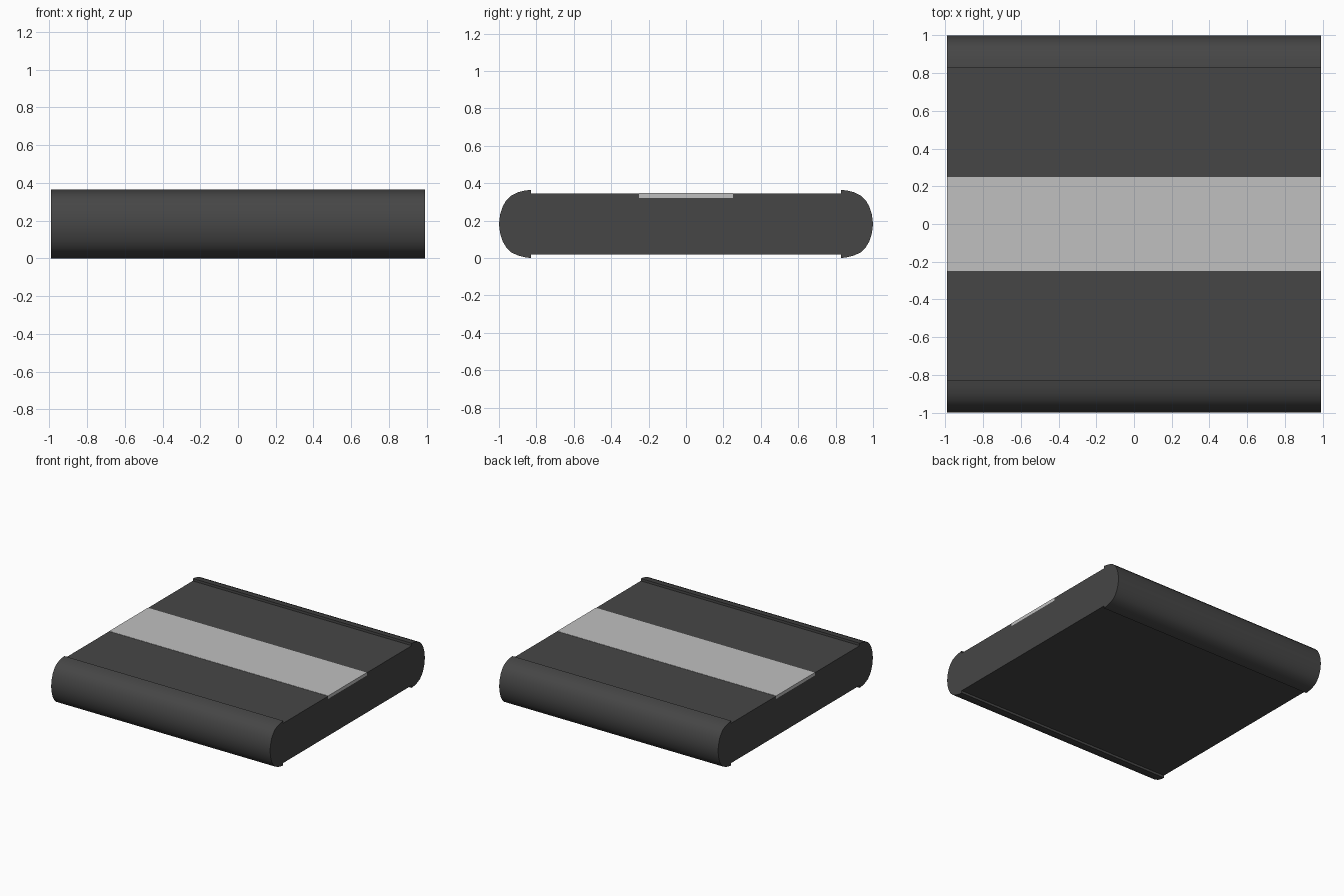
import bpy
import bmesh

if "Cube" in bpy.data.objects:
    bpy.data.objects.remove(bpy.data.objects["Cube"])

HALF = 0.99  # half length along x


def material(name, value):
    m = bpy.data.materials.new(name)
    m.diffuse_color = (value, value, value, 1)
    m.use_nodes = True
    m.node_tree.nodes["Principled BSDF"].inputs["Base Color"].default_value = m.diffuse_color
    return m


dark = material("dark grey", 0.061)
light = material("light grey", 0.53)


def extrude_profile(name, profile, mat):
    """Extrude a closed (y, z) outline along x."""
    bm = bmesh.new()
    face = bm.faces.new([bm.verts.new((-HALF, y, z)) for y, z in profile])
    ext = bmesh.ops.extrude_face_region(bm, geom=[face])
    verts = [v for v in ext["geom"] if isinstance(v, bmesh.types.BMVert)]
    bmesh.ops.translate(bm, verts=verts, vec=(2 * HALF, 0, 0))
    bmesh.ops.recalc_face_normals(bm, faces=bm.faces)
    me = bpy.data.meshes.new(name)
    bm.to_mesh(me)
    bm.free()
    me.materials.append(mat)
    ob = bpy.data.objects.new(name, me)
    bpy.context.collection.objects.link(ob)
    bpy.ops.object.select_all(action='DESELECT')
    ob.select_set(True)
    bpy.context.view_layer.objects.active = ob
    bpy.ops.object.shade_smooth_by_angle(angle=0.6)
    return ob


def rect(y0, y1, z0, z1):
    return [(y0, z0), (y1, z0), (y1, z1), (y0, z1)]


# Main slab with a channel along the middle
extrude_profile("slab", [(-0.83, 0.02), (0.83, 0.02), (0.83, 0.345), (0.25, 0.345),
                         (0.25, 0.10), (-0.25, 0.10), (-0.25, 0.345), (-0.83, 0.345)], dark)

# Inlay block and its pale top strip, filling the channel
extrude_profile("inlay_block", rect(-0.25, 0.25, 0.10, 0.322), dark)
extrude_profile("inlay_strip", rect(-0.25, 0.25, 0.322, 0.347), light)

# Rounded edge rails, front and back, slightly proud of the slab
MID = 0.1825
quarter = [(0.83, 0.365), (0.865, 0.36), (0.90, 0.351), (0.935, 0.334), (0.96, 0.31),
           (0.98, 0.276), (0.994, 0.232), (1.0, MID)]
outline = quarter + [(y, 2 * MID - z) for y, z in reversed(quarter[:-1])]
for name, side in (("front_rail", -1), ("back_rail", 1)):
    extrude_profile(name, [(side * y, z) for y, z in outline], dark)
